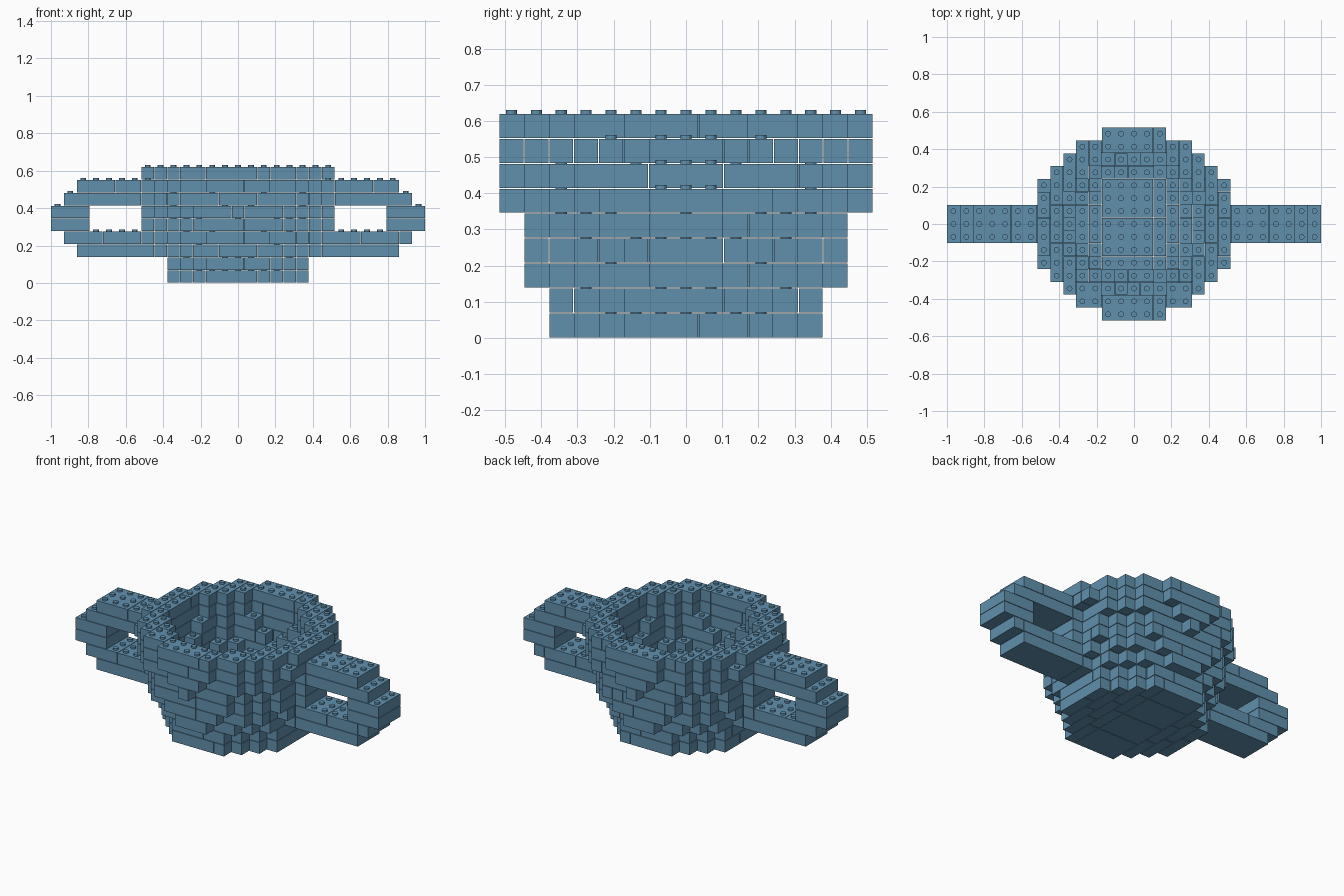
import bpy
import bmesh
import math
from mathutils import Matrix

if "Cube" in bpy.data.objects:
    bpy.data.objects.remove(bpy.data.objects["Cube"])

P = 2 / 29        # size of one brick cell
GAP = 0.0028      # seam between neighbouring bricks
STUD_R, STUD_H = 0.0153, 0.0105

blue = bpy.data.materials.new("dusty blue")
blue.diffuse_color = (0.12, 0.28, 0.42, 1)
blue.use_nodes = True
blue.node_tree.nodes["Principled BSDF"].inputs["Base Color"].default_value = blue.diffuse_color

# squared outer / inner radius of the bowl wall in cells, bottom to top
OUTER = [30, 30, 37, 41, 46, 49, 52, 54, 56]
INNER = [-1, 13, 17, 19, 22, 25, 27, 29, 30]
# first and last column of the handle, bottom to top
HANDLE = {2: (7, 12), 3: (7, 13), 4: (12, 14), 5: (12, 14), 6: (7, 13), 7: (7, 12)}


def bowl_cells(k):
    cells = {(i, j) for i in range(-7, 8) for j in range(-7, 8)
             if INNER[k] < i * i + j * j <= OUTER[k]}
    # flat pads where the handles join
    reach = {4: 1, 5: 1, 6: 1, 7: 3}.get(k, -1)
    for s in (-7, 7):
        cells |= {(s, j) for j in range(-reach, reach + 1)}
    return cells


def handle_cells(k, side, taken):
    if k not in HANDLE:
        return set()
    a, b = HANDLE[k]
    a = min(a, 6) if a == 7 else a
    return {(side * i, j) for i in range(a, b + 1) for j in (-1, 0, 1)} - taken


def bricks(cells, along_x, longest):
    """Split a layer of cells into rectangular bricks."""
    left = {c if along_x else (c[1], c[0]) for c in cells}
    while left:
        u, v = min(left, key=lambda c: (c[1], c[0]))
        n = 1
        while n < longest and (u + n, v) in left:
            n += 1
        m = 1
        while m < 3 and all((u + q, v + m) in left for q in range(n)):
            m += 1
        left -= {(u + q, v + w) for q in range(n) for w in range(m)}
        yield (u, v, n, m) if along_x else (v, u, m, n)


def add_brick(bm, i, j, n, m, k):
    centre = ((i + (n - 1) / 2) * P, (j + (m - 1) / 2) * P, (k + 0.5) * P)
    size = (n * P - GAP, m * P - GAP, P - GAP, 1)
    bmesh.ops.create_cube(bm, size=1, matrix=Matrix.Translation(centre) @ Matrix.Diagonal(size))


def add_stud(bm, i, j, k):
    z = (k + 1) * P - GAP / 2 + STUD_H / 2
    res = bmesh.ops.create_cone(bm, cap_ends=True, segments=12, radius1=STUD_R, radius2=STUD_R,
                                depth=STUD_H, matrix=Matrix.Translation((i * P, j * P, z)))
    # the bottom cap sits on the brick and is not needed
    caps = {f for v in res["verts"] for f in v.link_faces if len(f.verts) > 4 and f.normal.z < -0.5}
    bmesh.ops.delete(bm, geom=list(caps), context="FACES_ONLY")


def build(name, layers, covers):
    """One object from {layer: cells}; studs go where nothing sits above."""
    bm = bmesh.new()
    for k, cells in layers.items():
        for b in bricks(cells, k % 2 == 0, 4 if "bowl" in name else 8):
            add_brick(bm, *b, k)
        for i, j in sorted(cells - covers.get(k + 1, set())):
            add_stud(bm, i, j, k)
    mesh = bpy.data.meshes.new(name)
    bm.normal_update()
    bm.to_mesh(mesh)
    bm.free()
    mesh.materials.append(blue)
    ob = bpy.data.objects.new(name, mesh)
    bpy.context.collection.objects.link(ob)


bowl = {k: bowl_cells(k) for k in range(9)}
right = {k: handle_cells(k, 1, bowl[k]) for k in HANDLE}
left = {k: handle_cells(k, -1, bowl[k]) for k in HANDLE}
everything = {k: bowl[k] | right.get(k, set()) | left.get(k, set()) for k in range(9)}

# base, bowl wall and the two loop handles
build("bowl_base", {k: bowl[k] for k in (0, 1)}, everything)
build("bowl_wall", {k: bowl[k] for k in range(2, 9)}, everything)
build("right_handle", right, everything)
build("left_handle", left, everything)
